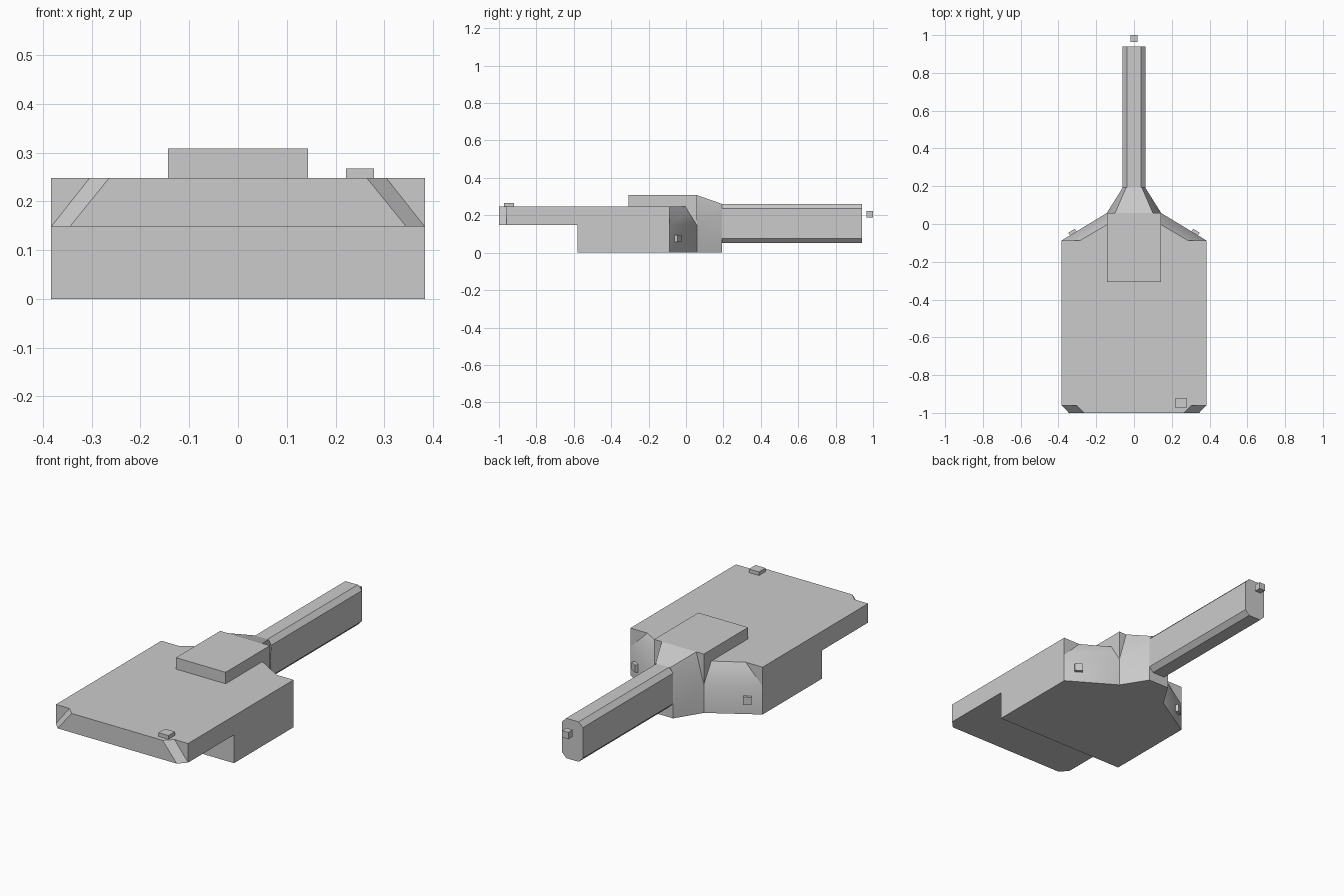
import bpy, bmesh, math
from mathutils import Matrix

old = bpy.data.objects.get("Cube")
if old:
    bpy.data.objects.remove(old, do_unlink=True)

grey = bpy.data.materials.new("plain grey")
grey.use_nodes = True
colour = (0.6, 0.6, 0.6, 1)
grey.diffuse_color = colour
grey.node_tree.nodes["Principled BSDF"].inputs["Base Color"].default_value = colour


def finish(name, bm):
    bmesh.ops.recalc_face_normals(bm, faces=bm.faces[:])
    mesh = bpy.data.meshes.new(name)
    bm.to_mesh(mesh)
    bm.free()
    mesh.materials.append(grey)
    obj = bpy.data.objects.new(name, mesh)
    bpy.context.collection.objects.link(obj)
    return obj


def loft(name, *sections):
    """Join mirrored half profiles of (x, z), each placed at its own y."""
    bm = bmesh.new()
    rings = []
    for y, half in sections:
        outline = half + [(-x, z) for x, z in reversed(half)]
        rings.append([bm.verts.new((x, y, z)) for x, z in outline])
    for a, b in zip(rings, rings[1:]):
        for i in range(len(a)):
            j = (i + 1) % len(a)
            bm.faces.new((a[i], a[j], b[j], b[i]))
    bm.faces.new(rings[0])
    bm.faces.new(rings[-1])
    return finish(name, bm)


def box(name, size, centre, turn=0):
    bm = bmesh.new()
    bmesh.ops.create_cube(bm, size=1)
    place = Matrix.Translation(centre) @ Matrix.Rotation(turn, 4, "Z") @ Matrix.Diagonal((*size, 1))
    bmesh.ops.transform(bm, matrix=place, verts=bm.verts[:])
    return finish(name, bm)


# Main body: stepped side profile extruded across the width
W = 0.383
bm = bmesh.new()
side = [(-0.96, 0.148), (-0.96, 0.248), (-0.087, 0.248), (-0.087, 0), (-0.58, 0), (-0.58, 0.148)]
face = bm.faces.new([bm.verts.new((-W, y, z)) for y, z in side])
moved = bmesh.ops.extrude_face_region(bm, geom=[face])["geom"]
bmesh.ops.translate(bm, vec=(2 * W, 0, 0),
                    verts=[v for v in moved if isinstance(v, bmesh.types.BMVert)])
finish("body", bm)

# Front lip with slanted corners
loft("front_lip",
     (-1.0, [(0.345, 0.148), (0.264, 0.248)]),
     (-0.96, [(W, 0.148), (0.304, 0.248)]))

# Tapered rear of the body, then the neck that narrows to the tail
parts = [
    loft("rear_hull",
         (-0.087, [(W, 0), (W, 0.148), (0.285, 0.248)]),
         (0.058, [(0.144, 0), (0.144, 0.148), (0.04, 0.248)])),
    loft("neck",
         (0.058, [(0.144, 0), (0.144, 0.148), (0.1, 0.308)]),
         (0.192, [(0.06, 0), (0.06, 0.235), (0.042, 0.261)])),
]

# Raised cabin block and long bevelled tail
box("raised_block", (0.288, 0.366, 0.16), (0, -0.125, 0.228))
tail = [(0.036, 0.052), (0.06, 0.077), (0.06, 0.237), (0.036, 0.261)]
loft("tail", (0.192, tail), (0.94, tail))

# Small sensor boxes
box("front_sensor", (0.058, 0.054, 0.02), (0.25, -0.947, 0.257))
box("tail_sensor", (0.036, 0.036, 0.036), (0, 0.982, 0.206))
for label, s in (("left", 1), ("right", -1)):
    box(label + "_rear_sensor", (0.04, 0.024, 0.04), (s * 0.324, -0.046, 0.076),
        -s * math.radians(31.5))

# Soft shading on the tapered parts
bpy.ops.object.select_all(action="DESELECT")
for obj in parts:
    obj.select_set(True)
bpy.context.view_layer.objects.active = parts[0]
bpy.ops.object.shade_smooth_by_angle(angle=math.radians(32))
